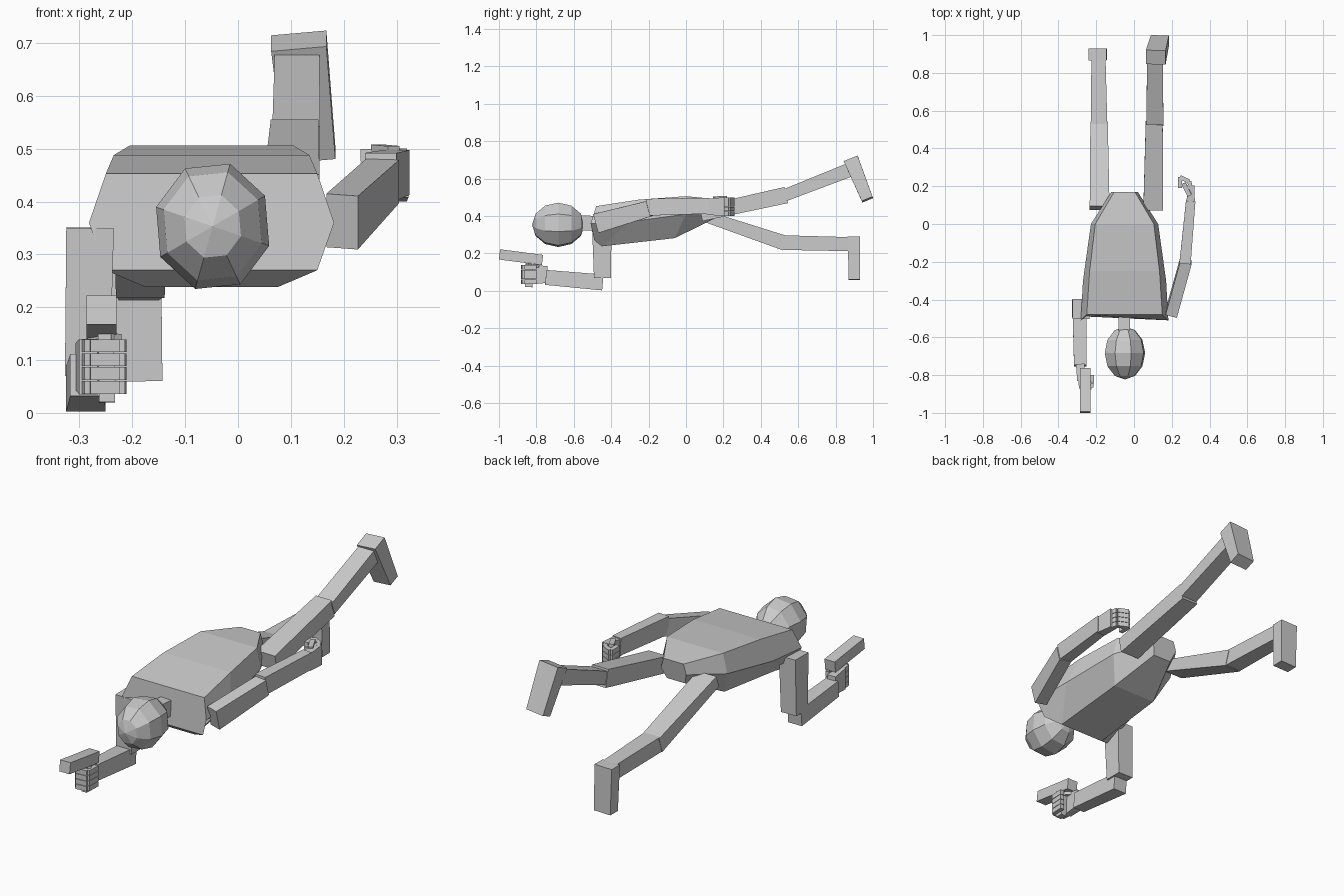
import bpy, bmesh
from mathutils import Vector, Matrix


def finish(name, bm):
    bmesh.ops.recalc_face_normals(bm, faces=bm.faces)
    mesh = bpy.data.meshes.new(name)
    bm.to_mesh(mesh)
    bm.free()
    obj = bpy.data.objects.new(name, mesh)
    bpy.context.collection.objects.link(obj)
    return obj


def skin(bm, rings):
    # Closed skin through equal-length rings of points
    rows = [[bm.verts.new(p) for p in r] for r in rings]
    n = len(rows[0])
    for a, b in zip(rows, rows[1:]):
        for i in range(n):
            j = (i + 1) % n
            bm.faces.new((a[i], a[j], b[j], b[i]))
    bm.faces.new(rows[0])
    bm.faces.new(rows[-1])


def add_bar(bm, a, b, s0, s1=None, side=(1, 0, 0)):
    # Tapered box from a to b; s = (width along side, depth)
    a, b, side = Vector(a), Vector(b), Vector(side)
    d = (b - a).normalized()
    u = (side - d * side.dot(d)).normalized()
    v = d.cross(u)
    rings = []
    for p, s in ((a, s0), (b, s1 or s0)):
        rings.append([p + u * (s[0] / 2 * i) + v * (s[1] / 2 * j)
                      for i, j in ((-1, -1), (1, -1), (1, 1), (-1, 1))])
    skin(bm, rings)


def bar(name, *args, **kw):
    bm = bmesh.new()
    add_bar(bm, *args, **kw)
    return finish(name, bm)


def hand(name, wrist, knuckle, path, z0, z1, thumb):
    # Palm, four curled fingers stacked in z, and a thumb
    bm = bmesh.new()
    h, zc = z1 - z0, (z0 + z1) / 2
    add_bar(bm, (*wrist, zc), (*knuckle, zc), (h * 0.85, 0.045), (h, 0.035), side=(0, 0, 1))
    pitch = h / 4
    for k in range(4):
        z = z0 + pitch * (k + 0.5)
        for p, q in zip(path, path[1:]):
            add_bar(bm, (*p, z), (*q, z), (pitch * 0.92, 0.022), side=(0, 0, 1))
    add_bar(bm, *thumb, (0.024, 0.02))
    return finish(name, bm)


# Torso: faceted rings along y
# (y top, y mid, y bottom), (z top, mid, bottom), (half widths)
CX = -0.05
sections = [
    ((-0.48, -0.51, -0.49), (0.453, 0.36, 0.27), (0.20, 0.232, 0.20)),
    ((-0.25, -0.30, -0.45), (0.488, 0.37, 0.238), (0.185, 0.220, 0.125)),
    ((0.00, 0.00, -0.06), (0.506, 0.41, 0.282), (0.155, 0.178, 0.12)),
    ((0.17, 0.17, 0.15), (0.49, 0.44, 0.385), (0.055, 0.07, 0.05)),
]
rings = []
for ys, zs, ws in sections:
    pts = [(CX + w, y, z) for y, z, w in zip(ys, zs, ws)]
    rings.append(pts + [(2 * CX - x, y, z) for x, y, z in reversed(pts)])
bm = bmesh.new()
skin(bm, rings)
finish("torso", bm)

# Head and neck
bm = bmesh.new()
bmesh.ops.create_uvsphere(bm, u_segments=8, v_segments=6, radius=1)
bmesh.ops.transform(bm, verts=bm.verts, matrix=Matrix.Translation((-0.048, -0.683, 0.353))
                    @ Matrix.Diagonal((0.112, 0.14, 0.124, 1))
                    @ Matrix.Rotation(0.3, 4, 'Y') @ Matrix.Rotation(1.5708, 4, 'X'))
finish("head", bm)
bar("neck", (-0.052, -0.58, 0.365), (-0.052, -0.48, 0.36), (0.06, 0.08))

# Bent right arm
bar("right_upper_arm", (-0.28, -0.45, 0.35), (-0.285, -0.447, 0.07), (0.09, 0.105), (0.085, 0.09))
bar("right_forearm", (-0.288, -0.445, 0.045), (-0.285, -0.75, 0.072), (0.075, 0.085), (0.065, 0.08))
hand("right_hand", (-0.285, -0.74), (-0.283, -0.83),
     [(-0.285, -0.82), (-0.28, -0.87), (-0.225, -0.865), (-0.222, -0.80)],
     0.035, 0.14, ((-0.275, -0.79, 0.135), (-0.23, -0.85, 0.14)))

# Held tool
bar("tool_body", (-0.258, -0.997, 0.195), (-0.258, -0.767, 0.165), (0.057, 0.055))
bar("tool_grip", (-0.25, -0.835, 0.17), (-0.248, -0.84, 0.02), (0.03, 0.04))

# Trailing left arm
bar("left_upper_arm", (0.197, -0.475, 0.362), (0.275, -0.195, 0.44), (0.062, 0.105), (0.062, 0.085))
bar("left_forearm", (0.27, -0.21, 0.447), (0.30, 0.12, 0.455), (0.06, 0.09), (0.05, 0.085))
hand("left_hand", (0.30, 0.11), (0.302, 0.205),
     [(0.30, 0.19), (0.293, 0.225), (0.243, 0.248), (0.243, 0.19)],
     0.40, 0.50, ((0.295, 0.15, 0.495), (0.262, 0.215, 0.498)))

# Raised left leg
bar("left_thigh", (0.102, 0.08, 0.412), (0.107, 0.535, 0.512), (0.105, 0.08), (0.09, 0.088))
bar("left_shin", (0.11, 0.53, 0.512), (0.112, 0.87, 0.645), (0.09, 0.065), (0.085, 0.075))
bar("left_foot", (0.115, 0.882, 0.704), (0.137, 0.97, 0.488), (0.105, 0.08), (0.095, 0.062))

# Lowered right leg
bar("right_thigh", (-0.182, 0.085, 0.405), (-0.185, 0.53, 0.255), (0.105, 0.06), (0.092, 0.08))
bar("right_shin", (-0.185, 0.52, 0.258), (-0.188, 0.87, 0.25), (0.088, 0.078), (0.075, 0.075))
bar("right_foot", (-0.193, 0.897, 0.29), (-0.188, 0.90, 0.06), (0.095, 0.065), (0.09, 0.06))
